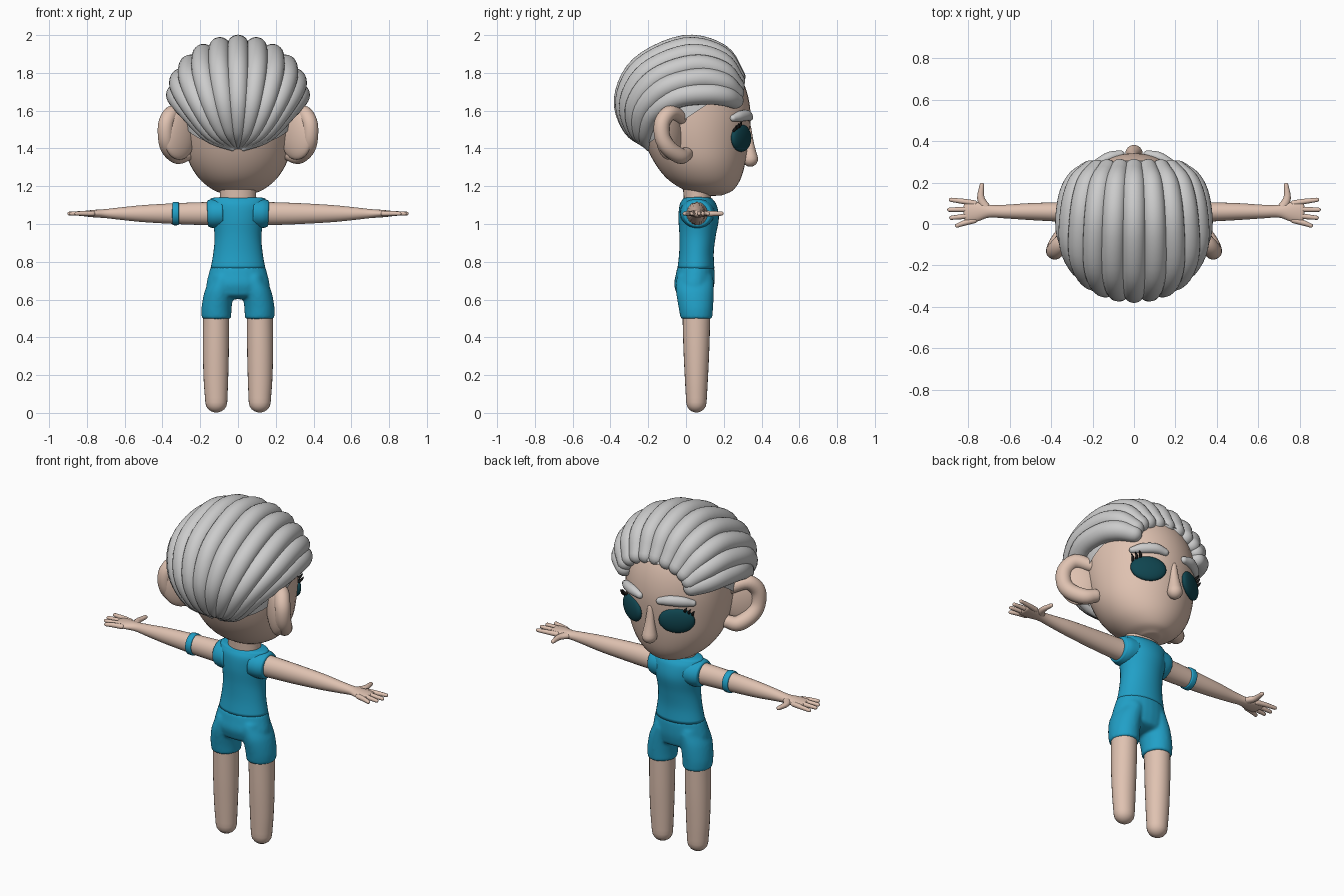
import bpy, bmesh, math
from mathutils import Vector, Matrix

if "Cube" in bpy.data.objects:
    bpy.data.objects.remove(bpy.data.objects["Cube"])

def material(name, rgb):
    m = bpy.data.materials.new(name)
    m.diffuse_color = (*rgb, 1)
    m.use_nodes = True
    m.node_tree.nodes["Principled BSDF"].inputs["Base Color"].default_value = m.diffuse_color
    return m

SKIN = material("skin", (0.74, 0.54, 0.44))
TEAL = material("teal_cloth", (0.015, 0.35, 0.57))
DARK = material("dark_eye", (0.005, 0.06, 0.08))
BLACK = material("lash_black", (0.01, 0.01, 0.01))

def finish(name, bm, mat):
    bmesh.ops.recalc_face_normals(bm, faces=bm.faces[:])
    me = bpy.data.meshes.new(name)
    bm.to_mesh(me)
    bm.free()
    for p in me.polygons:
        p.use_smooth = True
    ob = bpy.data.objects.new(name, me)
    bpy.context.collection.objects.link(ob)
    if mat:
        me.materials.append(mat)
    return ob

def spline(pts, steps):
    """Catmull-Rom through tuples of any length."""
    P = [Vector(p) for p in pts]
    P = [2 * P[0] - P[1]] + P + [2 * P[-1] - P[-2]]
    out = []
    for i in range(1, len(P) - 2):
        a, b, c, d = P[i - 1:i + 3]
        for k in range(steps):
            t = k / steps
            out.append(0.5 * (2 * b + (c - a) * t + (2 * a - 5 * b + 4 * c - d) * t * t
                              + (3 * b - a - 3 * c + d) * t ** 3))
    return out + [P[-2]]

def tube(name, pts, mat=None, up=(0, 1, 0), axis=None, caps=(1, 1), steps=5, sides=24, side=1, bm=None):
    """Loft ellipses along points (x, y, z, ra, rb); rounded or flat ends."""
    S = spline(pts, steps)
    C = [Vector(s[:3]) for s in S]
    n = len(C)
    T = [Vector(axis) if axis else (C[min(i + 1, n - 1)] - C[max(i - 1, 0)]).normalized() for i in range(n)]
    R = [(C[i], T[i], S[i][3], S[i][4]) for i in range(n)]

    def cap(i, sgn, f):
        r = min(S[i][3], S[i][4]) * f
        return [(C[i] + T[i] * sgn * r * math.sin(math.radians(a)), T[i],
                 S[i][3] * math.cos(math.radians(a)), S[i][4] * math.cos(math.radians(a)))
                for a in (22, 44, 64, 82)]
    if caps[0]:
        R = cap(0, -1, caps[0])[::-1] + R
    if caps[1]:
        R = R + cap(n - 1, 1, caps[1])
    own = bm is None
    bm = bm or bmesh.new()
    rings = []
    for c, t, ra, rb in R:
        u = t.cross(Vector(up)).normalized()
        v = u.cross(t)
        ring = []
        for k in range(sides):
            a = 2 * math.pi * k / sides
            p = c + u * ra * math.cos(a) + v * rb * math.sin(a)
            ring.append(bm.verts.new((p.x * side, p.y, p.z)))
        rings.append(ring)
    for A, B in zip(rings, rings[1:]):
        for k in range(sides):
            j = (k + 1) % sides
            bm.faces.new((A[k], A[j], B[j], B[k]))
    bm.faces.new(rings[0])
    bm.faces.new(rings[-1])
    return finish(name, bm, mat) if own else None

def stack(sections):
    """Horizontal sections (z, half width, back y, front y) to tube points."""
    return [(0, (a + b) / 2, z, rx, (b - a) / 2) for z, rx, a, b in sections]

def ellipsoid(name, loc, size, mat, rot=0):
    bm = bmesh.new()
    bmesh.ops.create_uvsphere(bm, u_segments=32, v_segments=20, radius=1)
    bmesh.ops.transform(bm, verts=bm.verts, matrix=Matrix.Translation(loc)
                        @ Matrix.Rotation(rot, 4, 'Z') @ Matrix.Diagonal((*size, 1)))
    return finish(name, bm, mat)

Z = (0, 0, 1)

# Head
head_sections = [(1.155, .06, .06, .2), (1.18, .13, -.01, .25), (1.24, .205, -.10, .29),
                 (1.33, .26, -.17, .315), (1.45, .288, -.225, .333), (1.58, .298, -.26, .342),
                 (1.70, .29, -.265, .322), (1.80, .25, -.23, .275), (1.88, .17, -.15, .2), (1.92, .07, -.05, .1)]
tube("head", stack(head_sections), SKIN, axis=Z, caps=(.1, .1), sides=40)

# Hair cap: slightly larger head shell, cut along the sloping hairline
cap = tube("hair_cap", stack([(z, rx + .012, a - .012, b + .012) for z, rx, a, b in head_sections]),
           axis=Z, caps=(.1, .3), sides=40)
bm = bmesh.new()
bm.from_mesh(cap.data)
bmesh.ops.bisect_plane(bm, geom=bm.verts[:] + bm.edges[:] + bm.faces[:], plane_co=(0, .29, 1.75),
                       plane_no=(0, -.66, 1), clear_inner=True)
bm.to_mesh(cap.data)
bm.free()

# Hair locks: sweep from the nape over the crown to the forehead
top_path = [(-.2, 1.41), (-.295, 1.5), (-.33, 1.66), (-.24, 1.835), (-.01, 1.943), (.18, 1.90), (.27, 1.78)]
low_path = [(.03, -.2, 1.40), (.15, -.22, 1.465), (.25, -.18, 1.585), (.318, -.05, 1.67),
            (.315, .1, 1.69), (.28, .2, 1.68), (.22, .26, 1.655)]
radii = [.014, .036, .052, .057, .057, .055, .045]
for i in range(-5, 6):
    a = math.radians(abs(i) * 18)
    s, c = math.sin(a), math.cos(a)
    path = [(lx * s, ly + (ty - ly) * c, lz + (tz - lz) * c, r, r)
            for (ty, tz), (lx, ly, lz), r in zip(top_path, low_path, radii)]
    tube(f"hair_lock_{i + 5}", path, up=(1, 0, 0), side=1 if i >= 0 else -1)

# Nose and neck
tube("nose", [(0, .325, 1.51, .018, .02), (0, .335, 1.43, .026, .024), (0, .34, 1.345, .042, .042)], SKIN)
tube("neck", [(0, .06, 1.06, .1, .07), (0, .06, 1.13, .095, .072), (0, .06, 1.24, .1, .08)], SKIN)

for s, tag in ((1, "right"), (-1, "left")):
    # Ears: tilted dish with a thick rim
    ellipsoid(f"ear_dish_{tag}", (s * .31, -.09, 1.475), (.105, .04, .135), SKIN, s * -.65)
    tube(f"ear_rim_{tag}", [(.27, -.02, 1.56, .034, .034), (.34, -.08, 1.59, .04, .04),
                            (.378, -.125, 1.54, .042, .042), (.382, -.125, 1.46, .042, .042),
                            (.365, -.09, 1.40, .043, .043), (.32, -.03, 1.36, .042, .042),
                            (.27, .0, 1.37, .036, .036)], SKIN, up=(.6, .8, 0), side=s)
    # Eyes, brows and lashes
    ellipsoid(f"eye_{tag}", (s * .145, .292, 1.455), (.098, .03, .073), DARK, s * -.5)
    tube(f"eyebrow_{tag}", [(.065, .336, 1.565, .02, .02), (.12, .322, 1.575, .028, .026),
                            (.18, .285, 1.57, .028, .025), (.22, .25, 1.56, .018, .018)], up=(0, 1, .0), side=s)
    for k in range(3):
        x, y, z = .19 + k * .016, .28 - k * .013, 1.515 - k * .01
        tube(f"eyelash_{tag}_{k}", [(x, y, z, .008, .008), (x + .008, y + .01, z + .012, .007, .007),
                                    (x + .018, y + .012, z + .026, .003, .003)], BLACK, sides=8, side=s)
    # Arms
    tube(f"arm_{tag}", [(.1, .06, 1.055, .06, .062), (.2, .058, 1.055, .053, .06), (.33, .058, 1.055, .048, .055),
                        (.5, .06, 1.055, .041, .045), (.62, .06, 1.055, .033, .033), (.70, .062, 1.055, .031, .024),
                        (.76, .06, 1.055, .048, .02), (.81, .058, 1.055, .052, .015)], SKIN, up=Z, side=s)
    # Fingers and thumb
    for k, (y0, x1, y1) in enumerate([(.1, .885, .117), (.072, .893, .069), (.044, .883, .03), (.018, .855, -.008)]):
        tube(f"finger_{tag}_{k}", [(.77, y0, 1.055, .014, .014), (.82, (y0 + y1) / 2, 1.056, .013, .013),
                                   (x1, y1, 1.055, .01, .01)], SKIN, up=Z, sides=12, side=s)
    tube(f"thumb_{tag}", [(.715, .075, 1.055, .024, .018), (.74, .125, 1.055, .018, .015),
                          (.735, .188, 1.055, .011, .011)], SKIN, up=Z, sides=12, side=s)
    # Sleeve edge and legs
    tube(f"sleeve_{tag}", [(.08, .06, 1.058, .092, .08), (.13, .06, 1.056, .086, .078), (.158, .06, 1.055, .074, .07)],
         TEAL, up=Z, caps=(0, .1), side=s)
    tube(f"leg_{tag}", [(.115, .055, .056, .058, .054), (.117, .055, .18, .065, .061),
                        (.117, .055, .35, .069, .069), (.115, .055, .58, .069, .075)], SKIN, axis=Z, side=s)

# Armband on one arm
tube("armband", [(.315, .058, 1.055, .058, .061), (.33, .058, 1.055, .059, .062), (.345, .058, 1.055, .058, .061)],
     TEAL, up=Z, caps=(.1, .1), side=-1)

# Top
tube("tank_top", stack([(.765, .145, -.045, .15), (.85, .13, -.036, .147), (.94, .124, -.035, .158),
                        (1.03, .137, -.04, .174), (1.10, .15, -.034, .162), (1.135, .145, -.015, .138)]),
     TEAL, axis=Z, caps=(0, .12), sides=36)

# Shorts: hips and two legs fused into one smooth surface
bm = bmesh.new()
tube("", stack([(.63, .165, -.05, .14), (.68, .168, -.063, .15), (.73, .157, -.055, .152), (.775, .145, -.046, .15)]),
     axis=Z, caps=(.3, 0), bm=bm)
for s in (1, -1):
    tube("", [(.114, .055, .497, .078, .084), (.113, .052, .56, .08, .092), (.1, .047, .64, .078, .1),
              (.08, .047, .7, .07, .1)], axis=Z, caps=(0, 1), side=s, bm=bm)
shorts = finish("shorts", bm, TEAL)
rm = shorts.modifiers.new("fuse", 'REMESH')
rm.mode = 'VOXEL'
rm.voxel_size = .008
rm.use_smooth_shade = True
sm = shorts.modifiers.new("soften", 'SMOOTH')
sm.iterations = 8
